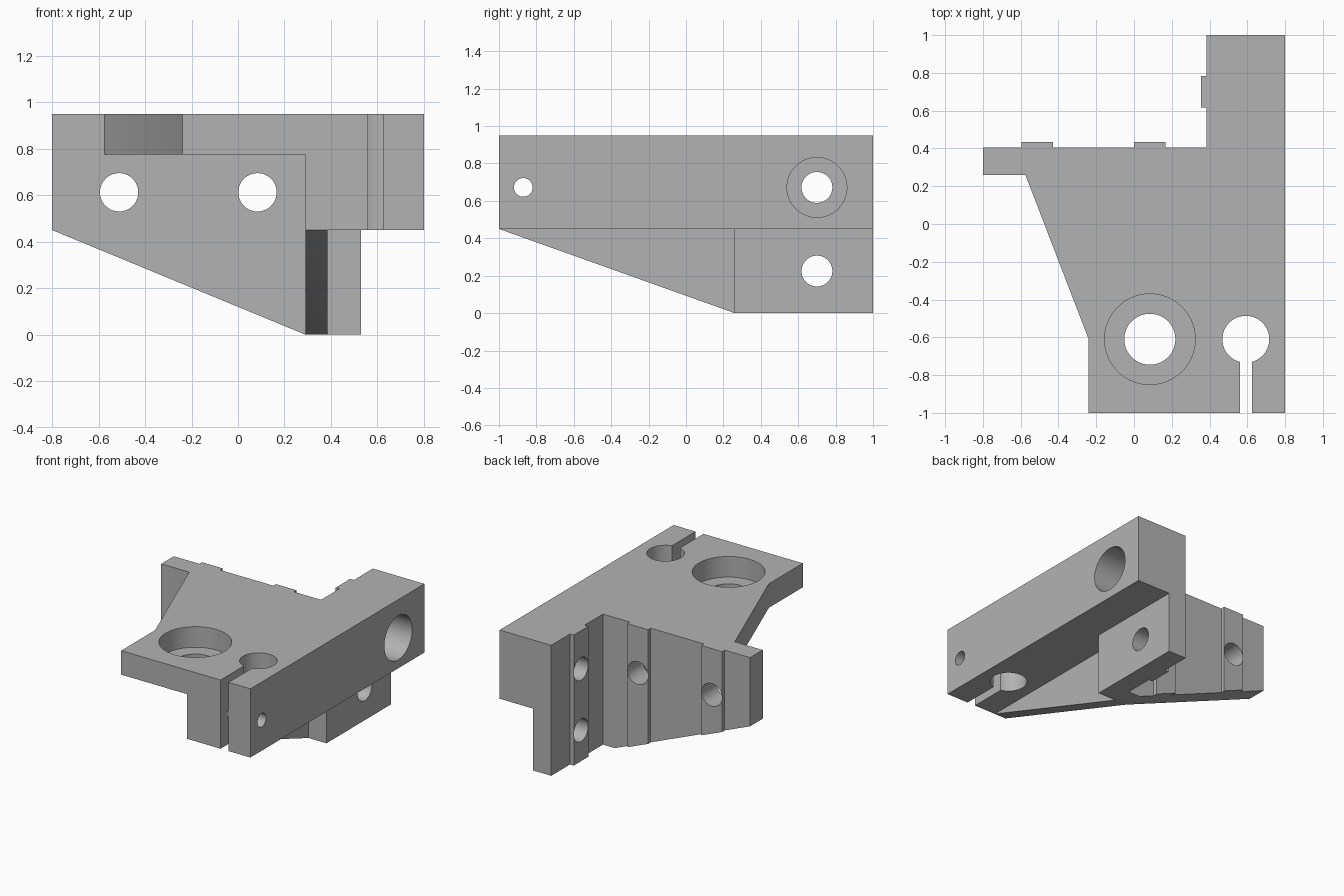
import bpy
import bmesh
import math
from mathutils import Vector

if "Cube" in bpy.data.objects:
    bpy.data.objects.remove(bpy.data.objects["Cube"], do_unlink=True)

grey = bpy.data.materials.new("machined grey")
grey.use_nodes = True
colour = (0.45, 0.45, 0.45, 1)
grey.diffuse_color = colour
grey.node_tree.nodes["Principled BSDF"].inputs["Base Color"].default_value = colour

TOP, LEDGE, SHELF = 0.95, 0.45, 0.775
FRONT, BACK = 0.26, 0.405     # faces of the upright plate
RIB, ARM, FIN, SIDE = 0.29, 0.385, 0.53, 0.8


def prism(name, axis, profile, start, end):
    """Extrude a profile along an axis; profile uses the other two axes in order."""
    def place(p, d):
        c = list(p)
        c.insert("xyz".index(axis), d)
        return Vector(c)
    bm = bmesh.new()
    face = bm.faces.new([bm.verts.new(place(p, start)) for p in profile])
    grown = bmesh.ops.extrude_face_region(bm, geom=[face])["geom"]
    shift = place((0, 0), end - start)
    bmesh.ops.translate(bm, vec=shift, verts=[v for v in grown if isinstance(v, bmesh.types.BMVert)])
    bmesh.ops.recalc_face_normals(bm, faces=bm.faces)
    mesh = bpy.data.meshes.new(name)
    bm.to_mesh(mesh)
    bm.free()
    mesh.materials.append(grey)
    obj = bpy.data.objects.new(name, mesh)
    bpy.context.collection.objects.link(obj)
    return obj


def rect(a0, b0, a1, b1):
    return [(a0, b0), (a1, b0), (a1, b1), (a0, b1)]


def cylinder(name, axis, centre, radius, start, end, sides=64):
    ring = [(centre[0] + radius * math.cos(math.tau * (i + 0.5) / sides),
             centre[1] + radius * math.sin(math.tau * (i + 0.5) / sides)) for i in range(sides)]
    return prism(name, axis, ring, start, end)


def combine(target, other, operation):
    bpy.context.view_layer.objects.active = target
    mod = target.modifiers.new(operation.lower(), "BOOLEAN")
    mod.operation, mod.solver, mod.object = operation, "EXACT", other
    bpy.ops.object.modifier_apply(modifier=mod.name)
    bpy.data.objects.remove(other, do_unlink=True)


def slope(x):
    """Height of the slanted lower edge of the upright plate."""
    return max(0, LEDGE * (RIB - x) / (RIB + SIDE))


# Upright plate with a slanted lower edge
bracket = prism("mounting_bracket", "y",
                [(-SIDE, LEDGE), (RIB, 0), (FIN, 0), (FIN, TOP), (-SIDE, TOP)], FRONT, BACK)

parts = [
    # Long side arm, narrower behind the plate
    prism("side_arm", "z", [(RIB, -1), (SIDE, -1), (SIDE, 1), (ARM, 1), (ARM, BACK), (RIB, BACK)],
          LEDGE, TOP),
    # Horizontal shelf with a slanted edge
    prism("top_shelf", "z", [(-0.24, -1), (0.35, -1), (0.35, 0.35), (-0.575, 0.35),
                             (-0.575, FRONT), (-0.24, -0.61)], SHELF, TOP),
    # Sloping rib under the arm
    prism("lower_rib", "x", [(-1, LEDGE), (FRONT, 0), (0.35, 0), (0.35, 0.6), (-1, 0.6)], RIB, ARM),
    # Hanging fin at the rear
    prism("rear_fin", "x", rect(FRONT, 0, 1, 0.6), ARM, FIN),
    # Raised contact strip on the arm
    prism("arm_strip", "x", rect(0.6165, 0, 0.7835, TOP), 0.355, 0.45),
]
# Raised contact strips on the back of the plate
for x in (-0.512, 0.084):
    a, b = x - 0.0835, x + 0.0835
    parts.append(prism("plate_strip", "y", [(a, slope(a)), (b, slope(b)), (b, TOP), (a, TOP)],
                       0.35, 0.435))
for part in parts:
    combine(bracket, part, "UNION")

# Bores, counterbores and the clamping slot
cutters = [cylinder("plate_bore", "y", (x, 0.613), 0.0825, 0.1, 0.6) for x in (-0.512, 0.084)]
cutters += [cylinder("arm_bore", "x", (0.7, z), 0.0825, 0.2, 1) for z in (0.225, 0.672)]
cutters += [
    cylinder("arm_counterbore", "x", (0.7, 0.672), 0.16, FIN, 1),
    cylinder("shelf_bore", "z", (0.084, -0.61), 0.135, 0.5, 1.2),
    cylinder("shelf_counterbore", "z", (0.084, -0.61), 0.24, 0.80, 1.2),
    cylinder("clamp_bore", "z", (0.592, -0.61), 0.124, 0.2, 1.2),
    prism("clamp_slot", "z", rect(0.56, -1.2, 0.624, -0.62), 0.2, 1.2),
    cylinder("clamp_screw_bore", "x", (-0.87, 0.672), 0.05, 0, 1, 32),
]
for cutter in cutters:
    combine(bracket, cutter, "DIFFERENCE")

# Smooth bores, crisp edges
bpy.ops.object.select_all(action="DESELECT")
bracket.select_set(True)
bpy.context.view_layer.objects.active = bracket
bpy.ops.object.shade_smooth_by_angle(angle=math.radians(30))
